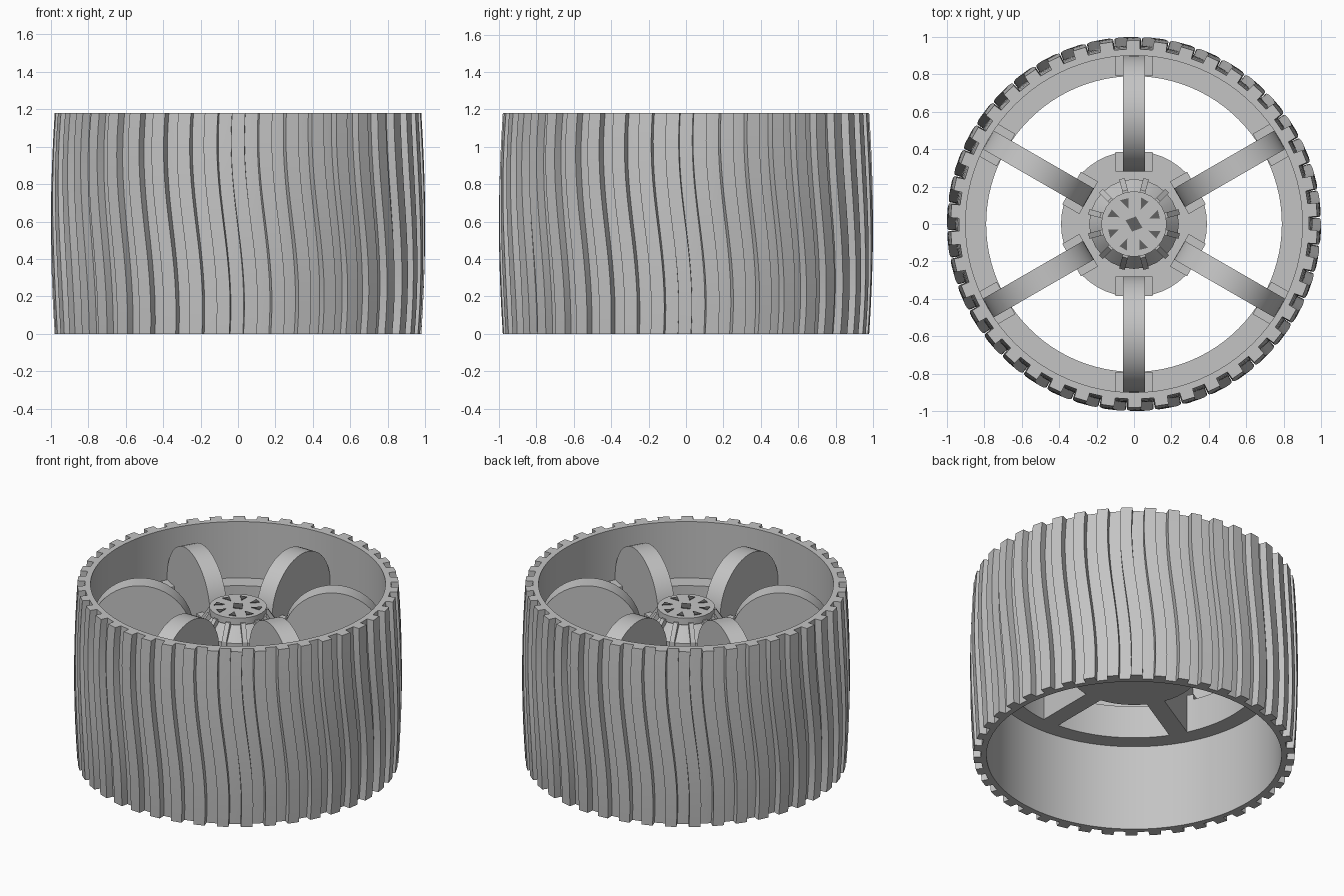
import bpy, bmesh, math
from mathutils import Matrix, Vector

cube = bpy.data.objects.get("Cube")
if cube:
    bpy.data.objects.remove(cube, do_unlink=True)


def material(name, value):
    m = bpy.data.materials.new(name)
    m.use_nodes = True
    col = (value, value, value, 1)
    m.diffuse_color = col
    m.node_tree.nodes["Principled BSDF"].inputs["Base Color"].default_value = col
    return m


grey = material("plain grey", 0.55)
dark = material("dark grey", 0.12)
HEIGHT = 1.18
MID = HEIGHT / 2


def finish(bm, name, mat=grey, smooth=None):
    bmesh.ops.recalc_face_normals(bm, faces=bm.faces)
    mesh = bpy.data.meshes.new(name)
    bm.to_mesh(mesh)
    bm.free()
    mesh.materials.append(mat)
    ob = bpy.data.objects.new(name, mesh)
    bpy.context.collection.objects.link(ob)
    if smooth:
        bpy.ops.object.select_all(action="DESELECT")
        ob.select_set(True)
        bpy.context.view_layer.objects.active = ob
        bpy.ops.object.shade_smooth_by_angle(angle=math.radians(smooth))
    return ob


def lathe(name, profile, segments, closed=False):
    """Spin an (r, z) outline about the z axis."""
    bm = bmesh.new()
    rings = []
    for r, z in profile:
        if r == 0:
            rings.append([bm.verts.new((0, 0, z))] * segments)
        else:
            rings.append([bm.verts.new((r * math.cos(a), r * math.sin(a), z))
                          for a in (math.tau * i / segments for i in range(segments))])
    pairs = list(zip(rings, rings[1:]))
    if closed:
        pairs.append((rings[-1], rings[0]))
    for low, high in pairs:
        for i in range(segments):
            j = (i + 1) % segments
            bm.faces.new(list(dict.fromkeys((low[i], low[j], high[j], high[i]))))
    return finish(bm, name, smooth=30)


def prism(bm, outline, depth, matrix):
    """Extrude an (x, z) outline symmetrically along y, then place it."""
    sides = [[bm.verts.new(matrix @ Vector((x, s * depth / 2, z))) for x, z in outline]
             for s in (-1, 1)]
    bm.faces.new(sides[0])
    bm.faces.new(sides[1][::-1])
    n = len(outline)
    for i in range(n):
        j = (i + 1) % n
        bm.faces.new((sides[0][i], sides[1][i], sides[1][j], sides[0][j]))


def box_outline(x0, x1, z0, z1):
    return [(x0, z0), (x1, z0), (x1, z1), (x0, z1)]


def turn(i, count, start=0):
    return Matrix.Rotation(math.radians(start) + math.tau * i / count, 4, "Z")


# Crowned shell with the inner flange that carries the spokes
def shell_radius(z):
    return 0.955 - 0.02 * ((z - MID) / MID) ** 2


outer = [(shell_radius(HEIGHT * k / 8), HEIGHT * k / 8) for k in range(9)]
inner = [(0.90, HEIGHT), (0.90, 0.80), (0.79, 0.80), (0.79, 0.58), (0.90, 0.58), (0.90, 0)]
lathe("wheel_shell", outer + inner, 96, closed=True)

# S-shaped tread bars
TREADS, LEVELS = 42, 16
bm = bmesh.new()
for i in range(TREADS):
    base = math.radians(-88) + math.tau * i / TREADS
    previous = None
    for k in range(LEVELS + 1):
        z = HEIGHT * k / LEVELS
        t = (z - MID) / MID
        mid = base - 0.036 * math.sin(2.1 * t)
        r = shell_radius(z)
        ring = [bm.verts.new((rr * math.cos(mid + w), rr * math.sin(mid + w), z))
                for rr, w in ((r - 0.02, -0.04), (r + 0.045, -0.036),
                              (r + 0.045, 0.036), (r - 0.02, 0.04))]
        if previous:
            for a in range(4):
                b = (a + 1) % 4
                bm.faces.new((previous[a], previous[b], ring[b], ring[a]))
        else:
            bm.faces.new(ring)
        previous = ring
    bm.faces.new(previous)
finish(bm, "tread_bars", smooth=30)

# Six round-topped spokes, with mounting pads at the flange and hub
arch = [(0.28, 0.58), (0.90, 0.58)]
arch += [(0.59 + 0.31 * math.cos(a), 0.86 + 0.31 * math.sin(a))
         for a in (math.pi * k / 24 for k in range(25))]
spokes, pads = bmesh.new(), bmesh.new()
for i in range(6):
    m = turn(i, 6, 30)
    prism(spokes, arch, 0.115, m)
    prism(pads, box_outline(0.79, 0.905, 0.59, 0.84), 0.2, m)
    prism(pads, box_outline(0.28, 0.385, 0.59, 0.84), 0.2, m)
finish(spokes, "spokes", smooth=30)
finish(pads, "spoke_pads")

# Hub disc and tapered cap
lathe("hub", [(0, 0.58), (0.39, 0.58), (0.39, 0.80), (0.24, 0.80), (0, 0.80)], 48)
lathe("hub_cap", [(0, 0.79), (0.24, 0.79), (0.24, 0.89), (0.165, 0.98),
                  (0.175, 0.985), (0.175, 1.03), (0, 1.03)], 24)

# Ribs around the cap
bm = bmesh.new()
rib = [(0.14, 0.82), (0.25, 0.82), (0.25, 0.90), (0.185, 1.0), (0.14, 1.0)]
for i in range(12):
    prism(bm, rib, 0.03, turn(i, 12, 15))
finish(bm, "cap_ribs")

# Small triangular marks and a centre diamond on the cap face
bm = bmesh.new()
flat = Matrix.Rotation(math.radians(90), 4, "X")
lift = Matrix.Translation((0, 0, 1.031))
for i in range(8):
    tri = [(0.085, 0), (0.145, -0.026), (0.14, 0.02)]
    prism(bm, tri, 0.006, lift @ turn(i, 8, 20) @ flat)
prism(bm, [(-0.045, -0.02), (0.01, -0.04), (0.045, 0.02), (-0.01, 0.04)],
      0.006, lift @ flat)
finish(bm, "cap_marks", mat=dark)
